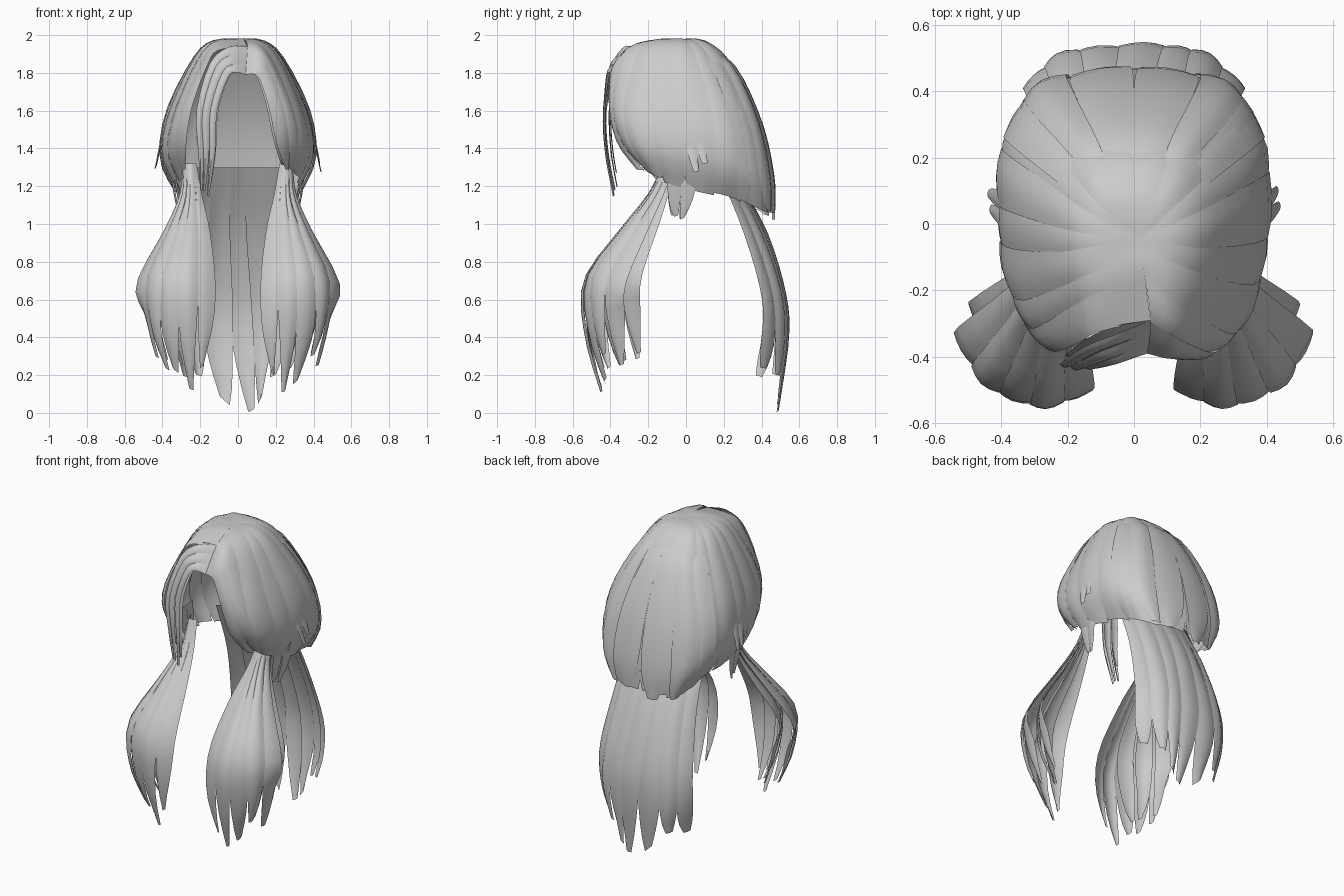
import bpy, bmesh, math, random
from mathutils import Vector

random.seed(4)
cube = bpy.data.objects.get("Cube")
if cube:
    bpy.data.objects.remove(cube, do_unlink=True)

hair = bpy.data.materials.new("hair_grey")
hair.use_nodes = True
hair.diffuse_color = (0.6, 0.6, 0.6, 1)
shader = hair.node_tree.nodes["Principled BSDF"]
shader.inputs["Base Color"].default_value = hair.diffuse_color
shader.inputs["Roughness"].default_value = 0.8


def spline(points, t):
    """Smooth curve through the points, t from 0 to 1."""
    last = len(points) - 1
    s = min(max(t, 0), 1) * last
    i = min(int(s), last - 1)
    f = s - i
    b, c = points[i], points[i + 1]
    a = points[i - 1] if i else b * 2 - c
    d = points[i + 2] if i + 2 <= last else c * 2 - b
    return (b * 2 + (c - a) * f + (a * 2 - b * 5 + c * 4 - d) * f ** 2
            + (b * 3 - a - c * 3 + d) * f ** 3) / 2


def vectors(guides):
    return [[Vector(p) for p in guide] for guide in guides]


def domed(guides):
    """Add a raised point after each root so the crown is round."""
    for g in guides:
        rise = Vector((0, 0, 0.18 * (g[1] - g[0]).length))
        g.insert(1, (g[0] + g[1]) / 2 + rise)
    return guides


def mirrored(guides, keep_root=False):
    """Flip guides across the middle; roots on the parting may stay put."""
    return [[Vector((p.x if keep_root and i == 0 else -p.x, p.y, p.z))
             for i, p in enumerate(guide)] for guide in guides]


def sheet(name, guides, locks, overlap, taper, jag, puff, lift=0.0, rows=16, cols=5):
    """A sheet of separate hair locks lofted across guide strands."""
    bm = bmesh.new()
    for k in range(locks):
        length = 1 - random.uniform(0, jag)
        layer = lift + 0.006 * (k % 2)
        lean = random.uniform(-0.4, 0.4) * taper
        grid = []
        for r in range(rows):
            t = r / (rows - 1)
            width = overlap * (1 - taper * t ** 8)
            row = []
            for c in range(cols):
                v = c / (cols - 1) - 0.5
                u = (k + 0.5 + v * width + lean * t ** 8) / locks
                p = spline([spline(g, t * length) for g in guides], u)
                out = Vector((p.x, p.y, 0)).normalized()
                bulge = layer + puff * math.cos(math.pi * v)
                row.append(bm.verts.new(p + out * bulge * min(1, 4 * t)))
            grid.append(row)
        for r in range(rows - 1):
            for c in range(cols - 1):
                bm.faces.new((grid[r][c], grid[r][c + 1],
                              grid[r + 1][c + 1], grid[r + 1][c]))
    mesh = bpy.data.meshes.new(name)
    bm.to_mesh(mesh)
    bm.free()
    mesh.materials.append(hair)
    obj = bpy.data.objects.new(name, mesh)
    bpy.context.collection.objects.link(obj)
    bpy.ops.object.select_all(action="DESELECT")
    obj.select_set(True)
    bpy.context.view_layer.objects.active = obj
    bpy.ops.object.shade_smooth_by_angle(angle=math.radians(40))


# Cap strands from the back centre round to the front edge
cap = domed(vectors([
    [(0, -.04, 1.98), (0, .24, 1.85), (0, .39, 1.55), (0, .46, 1.25), (0, .47, 1.02)],
    [(.02, -.04, 1.98), (.14, .21, 1.85), (.24, .35, 1.55), (.27, .41, 1.25), (.2, .41, 1.03)],
    [(.02, -.04, 1.98), (.22, .12, 1.85), (.36, .23, 1.55), (.38, .26, 1.3), (.28, .24, 1.12)],
    [(.02, -.05, 1.98), (.23, 0, 1.88), (.37, .05, 1.6), (.4, .07, 1.35), (.32, .08, 1.16)],
    [(.02, -.06, 1.98), (.22, -.12, 1.88), (.35, -.13, 1.6), (.39, -.1, 1.38), (.32, -.07, 1.2)],
    [(.03, -.14, 1.98), (.2, -.23, 1.86), (.31, -.29, 1.6), (.34, -.25, 1.4), (.29, -.15, 1.23)],
    [(.05, -.29, 1.94), (.16, -.35, 1.84), (.24, -.38, 1.62), (.27, -.33, 1.43), (.27, -.2, 1.27)],
    [(.04, -.39, 1.79), (.11, -.4, 1.77), (.16, -.4, 1.62), (.2, -.36, 1.43), (.25, -.25, 1.28)]]))

# Right fringe hangs lower and closer to the middle, free of the cap
fringe = domed(vectors([
    [(.05, -.29, 1.94), (-.15, -.37, 1.85), (-.22, -.42, 1.6), (-.21, -.41, 1.38), (-.2, -.37, 1.17)],
    [(.04, -.39, 1.79), (-.05, -.42, 1.78), (-.11, -.43, 1.6), (-.12, -.42, 1.38), (-.15, -.38, 1.14)]]))
sheet("right_fringe", fringe, 3, 1.1, 0.4, 0.05, 0.01)

for side, guides, face_edge in (("left", cap, cap[6:]),
                                ("right", mirrored(cap[:7], keep_root=True), fringe)):
    sheet(side + "_cap", guides, 8, 1.2, 0.2, 0.04, 0.008)
    # Longer layer over the back of the cap
    sheet(side + "_back_layer", [[spline(g, t) for t in (.1, .4, .6, .8, 1)]
                                 for g in guides[:3]], 3, 1.0, 0.6, 0.06, 0.008, 0.01)
    # Thin layer lining the face opening
    sheet(side + "_fringe_lining", face_edge, 2, 1.0, 0.5, 0.1, 0.005, -0.03)

# Front tails, inner edge to outer edge
tail = vectors([
    [(.22, -.1, 1.32), (.19, -.18, 1.15), (.15, -.31, .97), (.12, -.47, .7), (.13, -.5, .42), (.19, -.45, .12)],
    [(.25, -.12, 1.32), (.24, -.2, 1.15), (.25, -.34, .97), (.27, -.53, .7), (.27, -.52, .4), (.23, -.42, .05)],
    [(.28, -.1, 1.32), (.28, -.18, 1.15), (.34, -.31, .97), (.43, -.47, .72), (.43, -.46, .45), (.36, -.39, .2)],
    [(.29, -.06, 1.32), (.31, -.12, 1.15), (.39, -.2, .97), (.54, -.32, .68), (.49, -.32, .5), (.45, -.3, .27)]])

# Inner tail layer gives the tail depth
inner_tail = [[p + Vector((-.02, .05, .02)) * min(i, 3) * .6 for i, p in enumerate(g)]
              for g in tail[1:]]

# Loose locks round the temples and ears
temple = vectors([
    [(.28, -.04, 1.74), (.38, -.02, 1.52), (.44, .03, 1.27)],
    [(.28, .08, 1.74), (.38, .09, 1.52), (.43, .12, 1.29)]])
ear = vectors([
    [(.33, -.12, 1.36), (.32, -.1, 1.2), (.28, -.09, 1.0)],
    [(.35, .04, 1.36), (.34, .05, 1.2), (.31, .01, 1.04)]])

for side in ("left", "right"):
    sheet(side + "_front_tail", tail, 5, 1.1, 0.7, 0.1, 0.01)
    sheet(side + "_inner_tail", inner_tail, 3, 0.9, 0.7, 0.15, 0.008)
    sheet(side + "_temple_locks", temple, 2, 1.0, 0.4, 0.08, 0.005)
    sheet(side + "_ear_locks", ear, 2, 1.0, 0.6, 0.1, 0.005)
    tail, inner_tail, temple, ear = map(mirrored, (tail, inner_tail, temple, ear))

# Back tail under the cap
half = vectors([
    [(0, .24, 1.3), (0, .41, .97), (.02, .51, .65), (.03, .53, .4), (.05, .47, -.02)],
    [(.15, .22, 1.3), (.17, .38, .97), (.19, .49, .65), (.2, .51, .4), (.16, .48, .14)],
    [(.27, .16, 1.3), (.29, .3, .97), (.33, .4, .62), (.33, .4, .4), (.3, .36, .2)]])
sheet("back_tail", mirrored(half[:0:-1]) + half, 7, 1.15, 0.65, 0.06, 0.01)
